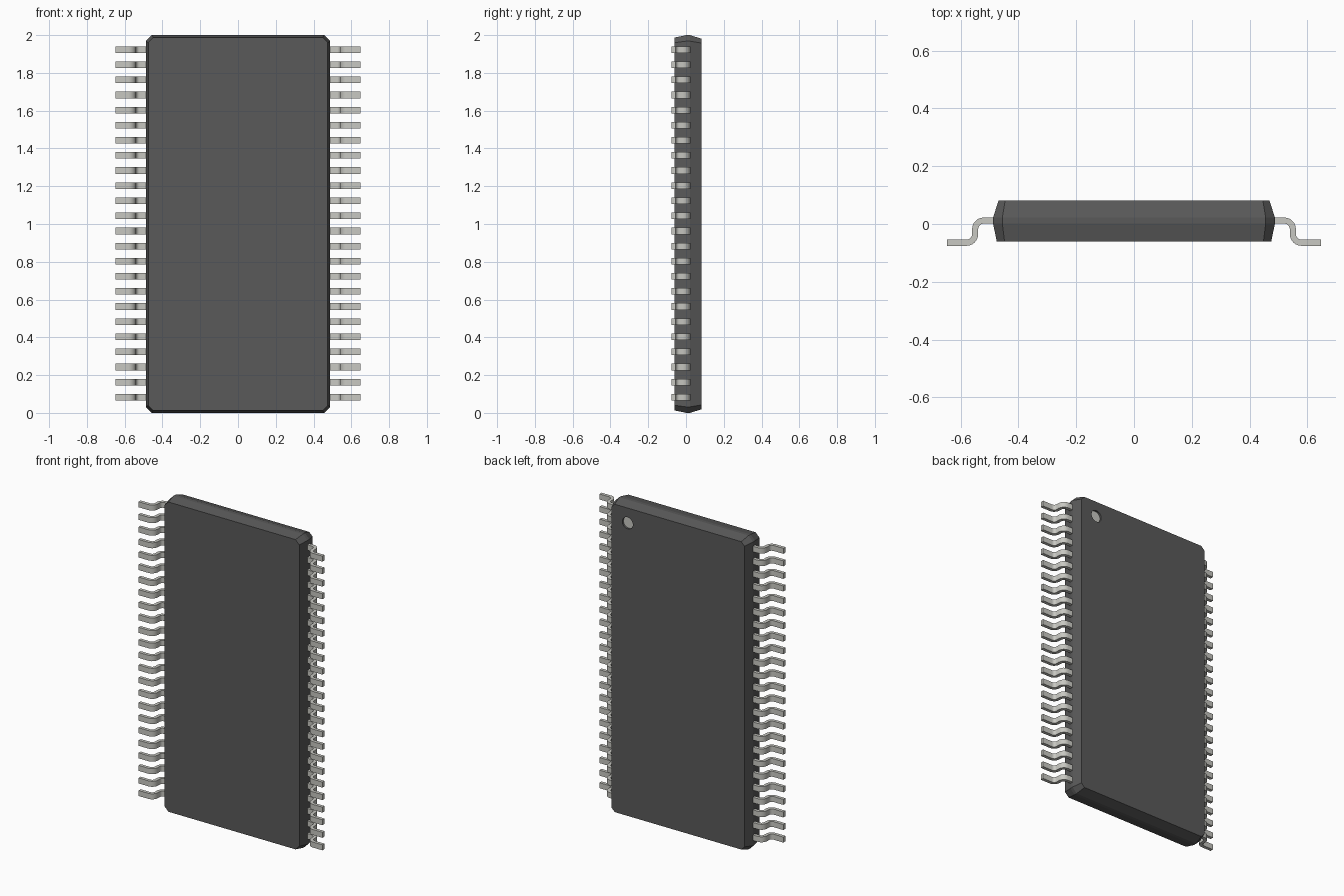
import bpy, bmesh, math
from mathutils import Matrix

if "Cube" in bpy.data.objects:
    bpy.data.objects.remove(bpy.data.objects["Cube"])


def material(name, color):
    m = bpy.data.materials.new(name)
    m.diffuse_color = (*color, 1)
    m.use_nodes = True
    m.node_tree.nodes["Principled BSDF"].inputs["Base Color"].default_value = m.diffuse_color
    return m


def finish(bm, name, mat=None):
    bmesh.ops.recalc_face_normals(bm, faces=bm.faces)
    me = bpy.data.meshes.new(name)
    bm.to_mesh(me)
    bm.free()
    ob = bpy.data.objects.new(name, me)
    bpy.context.collection.objects.link(ob)
    if mat:
        me.materials.append(mat)
    return ob


def disc(name, radius, y0, y1, mat=None):
    bm = bmesh.new()
    bmesh.ops.create_cone(
        bm, cap_ends=True, segments=32, radius1=radius, radius2=radius, depth=y1 - y0,
        matrix=Matrix.Translation((0.355, (y0 + y1) / 2, 1.885)) @ Matrix.Rotation(math.pi / 2, 4, 'X'))
    return finish(bm, name, mat)


plastic = material("dark_plastic", (0.1, 0.1, 0.1))
metal = material("lead_metal", (0.58, 0.58, 0.54))

# Package body: chamfered rectangles lofted from front to back
bm = bmesh.new()
rings = []
for y, inset, c in ((-0.061, 0.013, 0.027), (0.002, 0, 0.032),
                    (0.022, 0, 0.032), (0.081, 0.019, 0.023)):
    w, h = 0.488 - inset, 1.0 - inset
    outline = [(w, h - c), (w - c, h), (-w + c, h), (-w, h - c),
               (-w, -h + c), (-w + c, -h), (w - c, -h), (w, -h + c)]
    rings.append([bm.verts.new((x, y, z + 1)) for x, z in outline])
for a, b in zip(rings, rings[1:]):
    for i in range(8):
        j = (i + 1) % 8
        bm.faces.new((a[i], a[j], b[j], b[i]))
bm.faces.new(rings[0])
bm.faces.new(rings[-1])
body = finish(bm, "package_body", plastic)

# Round recess marking the first lead, on the back face
cutter = disc("recess_cutter", 0.037, 0.067, 0.12)
cut = body.modifiers.new("recess", 'BOOLEAN')
cut.operation = 'DIFFERENCE'
cut.object = cutter
bpy.context.view_layer.objects.active = body
bpy.ops.object.modifier_apply(modifier=cut.name)
bpy.data.objects.remove(cutter)
disc("recess_floor", 0.0369, 0.066, 0.069, metal)

# Gull-wing lead: centre line with two bends, offset both ways for thickness
T, R, STEPS = 0.0105, 0.03, 6
line = [(0.45, 0.012, math.pi / 2)]
for k in range(STEPS + 1):
    a = math.pi / 2 * (1 - k / STEPS)
    line.append((0.52 + R * math.cos(a), -0.018 + R * math.sin(a), a))
for k in range(STEPS + 1):
    a = math.pi / 2 * k / STEPS
    line.append((0.58 - R * math.cos(a), -0.035 - R * math.sin(a), a))
line.append((0.648, -0.065, math.pi / 2))

bm = bmesh.new()
LEADS, PITCH, HALF = 24, 0.08, 0.0175
for n in range(LEADS):
    zc = 1.003 + (n - (LEADS - 1) / 2) * PITCH
    sections = []
    for x, y, a in line:
        dx, dy = T * math.cos(a), T * math.sin(a)
        sections.append([bm.verts.new((x + s * dx, y + s * dy, zc + t))
                         for s, t in ((1, HALF), (-1, HALF), (-1, -HALF), (1, -HALF))])
    for p, q in zip(sections, sections[1:]):
        for i in range(4):
            j = (i + 1) % 4
            bm.faces.new((p[i], p[j], q[j], q[i]))
    bm.faces.new(sections[0])
    bm.faces.new(sections[-1])
leads = finish(bm, "leads", metal)
bpy.ops.object.select_all(action='DESELECT')
leads.select_set(True)
bpy.context.view_layer.objects.active = leads
bpy.ops.object.shade_smooth_by_angle(angle=math.radians(35))

# Matching row of leads on the other side
mirror = leads.modifiers.new("other_side", 'MIRROR')
mirror.use_axis[0] = True
mirror.use_mirror_merge = False
